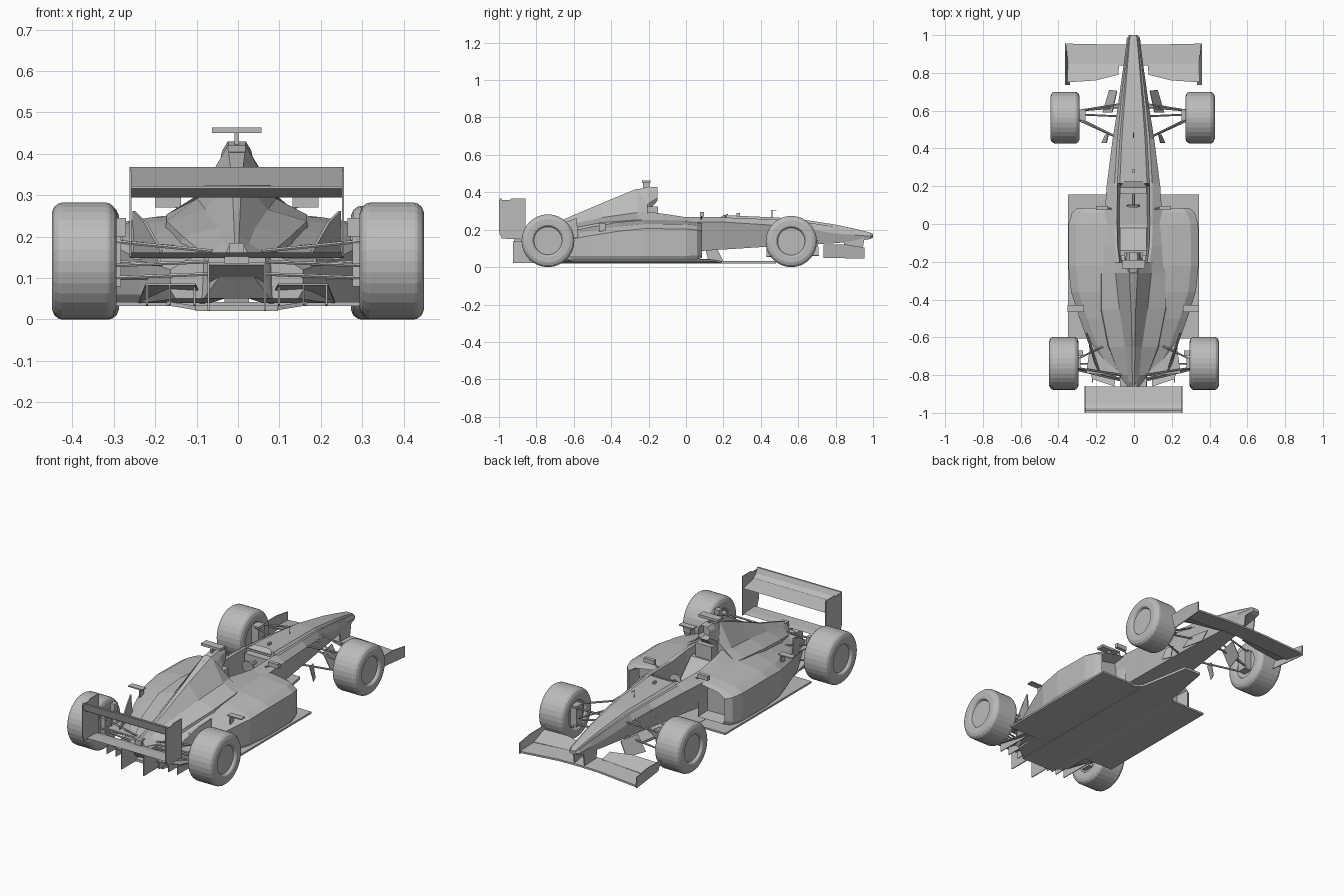
import bpy, bmesh, math
from mathutils import Vector

grey = bpy.data.materials.new("plain_grey")
grey.diffuse_color = (0.5, 0.5, 0.5, 1)
CX = -0.003          # the body sits slightly left of centre


def finish(name, bm, mirror, dx=CX):
    bmesh.ops.recalc_face_normals(bm, faces=bm.faces[:])
    me = bpy.data.meshes.new(name)
    bm.to_mesh(me)
    bm.free()
    me.materials.append(grey)
    ob = bpy.data.objects.new(name, me)
    bpy.context.collection.objects.link(ob)
    ob.location.x = dx
    if mirror:
        ob.modifiers.new("mirror", 'MIRROR')
    return ob


def loft(name, rings, mirror=False, inset=None, dx=CX):
    """Skin a row of rings; inset = (width, depth) hollows the first end."""
    bm = bmesh.new()
    rows = [[bm.verts.new(p) for p in ring] for ring in rings]
    n = len(rows[0])
    for a, b in zip(rows, rows[1:]):
        for i in range(n):
            bm.faces.new((a[i], a[(i + 1) % n], b[(i + 1) % n], b[i]))
    front = bm.faces.new(rows[0])
    bm.faces.new(rows[-1][::-1])
    if inset:
        bmesh.ops.recalc_face_normals(bm, faces=bm.faces[:])
        bmesh.ops.inset_region(bm, faces=[front], thickness=inset[0])
        bmesh.ops.translate(bm, verts=front.verts[:], vec=(0, inset[1], 0))
    return finish(name, bm, mirror, dx)


def body(name, stations, inset=None):
    """Symmetric loft from (y, half section) stations."""
    return loft(name, [[(x, y, z) for x, z in h] + [(-x, y, z) for x, z in h[::-1]]
                       for y, h in stations], inset=inset)


def plate(name, pts, vec, mirror=False):
    return loft(name, [pts, [tuple(Vector(p) + Vector(vec)) for p in pts]], mirror)


def box(name, x, y, z, mirror=False):
    pts = [(x[0], y[0], z[0]), (x[1], y[0], z[0]), (x[1], y[1], z[0]), (x[0], y[1], z[0])]
    return plate(name, pts, (0, 0, z[1] - z[0]), mirror)


def rod(name, a, b, r=0.005, mirror=True, n=6):
    a, b = Vector(a), Vector(b)
    q = (b - a).to_track_quat('Z', 'Y')
    ring = [q @ Vector((r * math.cos(t * math.tau / n), r * math.sin(t * math.tau / n), 0)) for t in range(n)]
    return loft(name, [[p + a for p in ring], [p + b for p in ring]], mirror)


def wheel(name, x, y, r, w):
    h, s = w / 2, r / 0.14
    half = [(h - .014, .074), (h - .004, .079), (h, .085), (h, .115), (h - .006, .13), (h - .016, .138), (h - .024, .14)]
    prof = half + [(-a, b) for a, b in half[::-1]]
    loft(name, [[(x + a, y + b * s * math.cos(t * math.tau / 32), r + b * s * math.sin(t * math.tau / 32))
                 for t in range(32)] for a, b in prof], dx=0)


# Wheels
for side, sx, fx in (("left", -1, -0.365), ("right", 1, 0.35)):
    wheel(side + "_front_wheel", fx, 0.563, 0.137, 0.155)
    wheel(side + "_rear_wheel", sx * 0.372, -0.738, 0.141, 0.156)

# Nose and cockpit tub: y, bottom x/z, side x/z, top edge x/z, centre z
tub = [(1.0, .018, .158, .022, .166, .016, .173, .176),
       (.985, .028, .150, .035, .165, .026, .180, .185),
       (.9, .036, .138, .044, .172, .036, .198, .206),
       (.8, .044, .128, .058, .18, .048, .216, .227),
       (.6, .065, .118, .086, .21, .07, .246, .258),
       (.45, .08, .11, .11, .225, .085, .256, .267),
       (.215, .10, .095, .14, .24, .1, .265, .277),
       (.20, .10, .095, .142, .24, .1, .268, .14),
       (.0, .12, .08, .155, .24, .102, .267, .12),
       (-.12, .13, .07, .16, .245, .098, .285, .14),
       (-.21, .13, .06, .16, .25, .085, .297, .20),
       (-.23, .13, .06, .16, .25, .08, .298, .30)]
body("nose_and_tub", [(y, [(a, b), (c, d), (e, f), (e * .85, f), (e * .72, g)])
                      for y, a, b, c, d, e, f, g in tub])

# Engine cover with air intake
body("engine_cover", [
    (-.205, [(.15, .1), (.155, .25), (.095, .30), (.055, .33)]),
    (-.26, [(.17, .1), (.17, .253), (.095, .292), (.022, .42)]),
    (-.45, [(.2, .06), (.17, .238), (.075, .265), (.012, .342)]),
    (-.65, [(.17, .05), (.13, .2), (.045, .222), (.008, .257)]),
    (-.80, [(.08, .05), (.075, .155), (.03, .185), (.006, .208)]),
    (-.86, [(.03, .12), (.03, .15), (.02, .175), (.005, .185)])])
body("air_intake", [
    (-.152, [(.022, .355), (.036, .37), (.034, .41), (.02, .428)]),
    (-.20, [(.04, .30), (.048, .34), (.036, .405), (.022, .43)]),
    (-.30, [(.05, .28), (.055, .31), (.036, .35), (.018, .404)])], inset=(.006, -.04))
box("tail_light", (-.018, .018), (-.875, -.84), (.145, .185))
box("gearbox", (-.07, .07), (-.86, -.6), (.125, .15))

# Sidepods: y, inner x, outer x, inner top, outer top, bottom
pods = [(.085, .13, .295, .235, .212, .05), (.06, .13, .325, .242, .218, .042),
        (.0, .13, .343, .25, .224, .04), (-.22, .13, .345, .255, .226, .04),
        (-.36, .10, .33, .25, .212, .04), (-.5, .08, .285, .235, .19, .04),
        (-.64, .06, .235, .205, .165, .04), (-.79, .03, .16, .165, .14, .05)]
loft("sidepods", [[(i, y, b), (o - .012, y, b), (o, y, b + .02), (o, y, zo - .02), (o - .04, y, zo + .005),
                   ((i + o) / 2 - .03, y, (zi + zo) / 2 + .006), (i, y, zi)]
                  for y, i, o, zi, zo, b in pods], mirror=True, inset=(.016, -.07))

# Floor, plank and diffuser
box("floor", (-.347, .347), (-.605, .155), (.032, .042))
plate("plank", [(-.05, .48, .02), (.05, .48, .02), (.1, .2, .02), (.1, -.8, .02), (-.1, -.8, .02), (-.1, .2, .02)], (0, 0, .014))
plate("splitter_bevel", [(.09, .2, .021), (.17, .12, .034), (.17, -.75, .034), (.09, -.8, .021)], (0, 0, .01), True)
plate("splitter_stay", [(-.03, .12, .03), (-.03, .2, .03), (-.03, .16, .11), (-.03, .1, .11)], (.06, 0, 0))
plate("diffuser_roof", [(-.07, -.75, .06), (.07, -.75, .06), (.07, -.91, .132), (-.07, -.91, .132)], (0, 0, .006))
plate("diffuser_wall", [(.066, -.7, .022), (.066, -.925, .022), (.066, -.925, .137), (.066, -.75, .137)], (.005, 0, 0), True)
plate("side_tunnel", [(.075, -.58, .034), (.24, -.58, .034), (.22, -.82, .082), (.1, -.86, .082)], (0, 0, .005), True)
for x in (.1, .16, .215):
    plate("tunnel_strake", [(x, -.6, .034), (x, -.84, .036), (x, -.84, .082)], (.004, 0, 0), True)

# Rear wing
plate("rear_wing_main", [(-.257, -.86, .30), (-.257, -.9, .294), (-.257, -.975, .316), (-.257, -.975, .322), (-.257, -.9, .308)], (.514, 0, 0))
plate("rear_wing_flap", [(-.257, -.95, .323), (-.257, -.985, .323), (-.257, -.998, .368), (-.257, -.988, .368), (-.257, -.975, .34)], (.514, 0, 0))
plate("rear_wing_endplate", [(.254, -.857, .15), (.254, -.857, .368), (.254, -.935, .368), (.254, -.94, .36), (.254, -1, .36),
                             (.254, -1, .19), (.254, -.985, .152)], (.005, 0, 0), True)
plate("beam_wing", [(-.257, -.865, .155), (-.257, -.9, .148), (-.257, -.965, .162), (-.257, -.9, .16)], (.514, 0, 0))
box("beam_wing_mount", (-.03, .03), (-.92, -.84), (.135, .152))
plate("rear_deck", [(.02, -.55, .15), (.22, -.58, .152), (.25, -.79, .145), (.02, -.81, .15)], (0, 0, .008), True)

# Front wing
plate("front_wing_main", [(.0, .95, .068), (.12, .95, .066), (.355, .955, .05), (.355, .84, .062), (.12, .84, .078), (.0, .84, .078)], (0, 0, .01), True)
plate("front_wing_flap", [(.075, .85, .084), (.35, .85, .068), (.35, .75, .1), (.2, .76, .108), (.08, .79, .105)], (0, 0, .006), True)
plate("front_wing_endplate", [(.357, .955, .045), (.357, .955, .105), (.357, .86, .12), (.357, .735, .12), (.335, .735, .05)], (.005, 0, 0), True)
plate("front_wing_pylon", [(.028, .94, .07), (.028, .955, .16), (.034, .84, .16), (.034, .85, .08)], (.006, 0, 0), True)

# Turning vanes between the front wheels
plate("front_turning_vane", [(.085, .705, .14), (.125, .71, .06), (.16, .59, .055), (.11, .59, .14)], (.004, 0, .002), True)
plate("rear_turning_vane", [(.13, .475, .13), (.145, .475, .055), (.165, .43, .055), (.14, .43, .13)], (.004, 0, .002), True)

# Suspension arms and uprights
arms = [(.29, .6, .19, .07, .635, .215), (.29, .56, .19, .09, .46, .225), (.29, .6, .095, .05, .62, .13),
        (.29, .55, .095, .07, .45, .12), (.29, .58, .11, .07, .57, .225),
        (.31, -.72, .19, .1, -.62, .17), (.31, -.76, .19, .06, -.80, .165), (.31, -.72, .1, .1, -.62, .1),
        (.31, -.76, .1, .06, -.82, .11), (.31, -.74, .14, .05, -.74, .125), (.31, -.77, .13, .06, -.83, .14)]
for a in arms:
    rod("suspension_arm", a[:3], a[3:])
box("front_upright", (.255, .30), (.55, .605), (.085, .2), True)
box("rear_upright", (.28, .31), (-.765, -.71), (.08, .2), True)
box("rear_brake_duct", (.268, .31), (-.70, -.67), (.20, .245), True)

# Rear deflector fins and small sidepod winglets
plate("deflector_fin", [(.25, -.575, .14), (.252, -.585, .262), (.225, -.66, .235), (.185, -.775, .165), (.195, -.775, .13)], (-.007, 0, 0), True)
box("winglet", (.262, .348), (-.465, -.43), (.232, .238), True)
plate("winglet_strut", [(.275, -.43, .19), (.275, -.465, .19), (.275, -.465, .235), (.275, -.43, .235)], (.005, 0, 0), True)

# Mirrors
box("mirror", (.135, .197), (.075, .095), (.27, .294), True)
rod("mirror_stem", (.11, .08, .255), (.15, .085, .275), .004)

# Cockpit fittings
plate("seat_back", [(-.07, -.02, .13), (-.07, -.14, .25), (-.07, -.17, .25), (-.07, -.17, .13)], (.14, 0, 0))
box("headrest", (-.05, .05), (-.23, -.15), (.25, .325))
box("dashboard", (-.07, .07), (.16, .2), (.19, .255))
rod("steering_column", (0, .16, .225), (0, .1, .22), .008, False)
rod("steering_wheel", (0, .1, .22), (0, .092, .219), .036, False, 16)
plate("wind_deflector", [(-.075, .19, .268), (.075, .19, .268), (.05, .225, .28), (-.05, .225, .28)], (0, 0, .005))

# Roof camera bar and nose sensors
box("camera_bar", (-.06, .06), (-.235, -.19), (.45, .464))
box("camera_stem", (-.005, .005), (-.23, -.195), (.42, .455))
rod("nose_antenna", (0, .46, .26), (0, .46, .306), .002, False)
rod("antenna_tip", (0, .455, .304), (0, .485, .304), .002, False)
box("nose_sensor", (-.005, .005), (.27, .29), (.26, .288))
